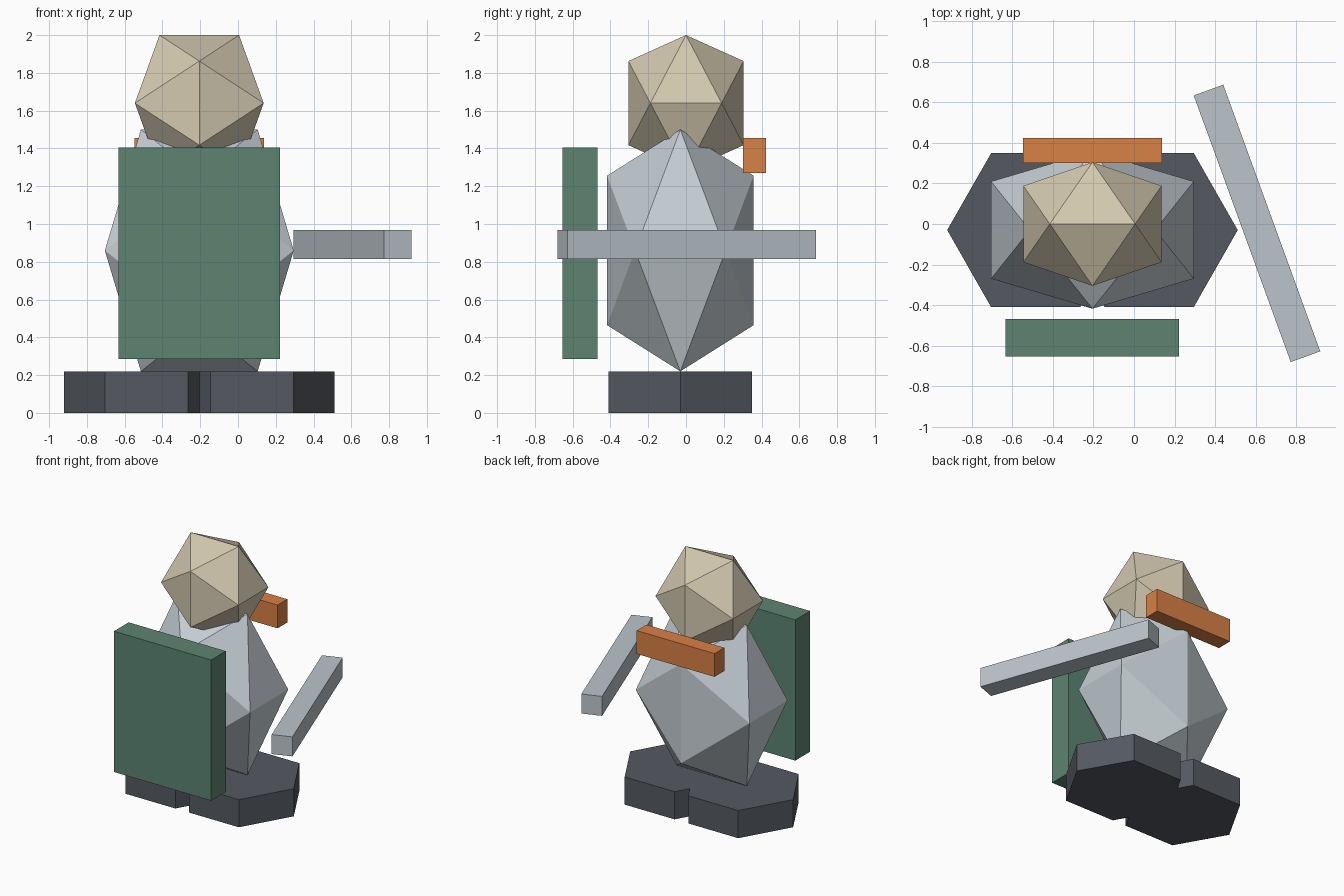
import bpy, bmesh
from math import radians, sqrt
from mathutils import Vector

if "Cube" in bpy.data.objects:
    bpy.data.objects.remove(bpy.data.objects["Cube"])

CX = -0.205                      # centre line of the figure
PHI = (1 + sqrt(5)) / 2


def finish(name, bm, color, loc, rot_z=0.0):
    bmesh.ops.recalc_face_normals(bm, faces=bm.faces[:])
    mesh = bpy.data.meshes.new(name)
    bm.to_mesh(mesh)
    bm.free()
    mat = bpy.data.materials.new(name + "_colour")
    mat.diffuse_color = (*color, 1)
    mat.use_nodes = True
    mat.node_tree.nodes["Principled BSDF"].inputs["Base Color"].default_value = mat.diffuse_color
    mesh.materials.append(mat)
    obj = bpy.data.objects.new(name, mesh)
    obj.location = loc
    obj.rotation_euler.z = rot_z
    bpy.context.collection.objects.link(obj)
    return obj


def box(name, size, loc, color, rot_z=0.0):
    bm = bmesh.new()
    bmesh.ops.create_cube(bm, size=1)
    bmesh.ops.scale(bm, vec=Vector(size), verts=bm.verts[:])
    return finish(name, bm, color, loc, rot_z)


def icosahedron(name, half, loc, color):
    """Icosahedron with a horizontal edge on top, stretched to half-extents."""
    bm = bmesh.new()
    a = 1 / PHI
    for s in (-1, 1):
        for t in (-1, 1):
            for p in ((s * a, 0, t), (0, t, s * a), (t, s * a, 0)):
                bm.verts.new([c * h for c, h in zip(p, half)])
    bmesh.ops.convex_hull(bm, input=bm.verts[:])
    return finish(name, bm, color, loc)


# Head and body
icosahedron("head", (0.341, 0.305, 0.36), (CX, 0, 1.64), (0.65, 0.58, 0.43))
icosahedron("body", (0.5, 0.388, 0.64), (CX, -0.03, 0.86), (0.56, 0.62, 0.66))

# Feet: two hexagonal prisms merged at the middle, half outline mirrored
half = [(0, -0.274), (0.06, -0.38), (0.5, -0.38), (0.717, 0),
        (0.5, 0.38), (0.06, 0.38), (0, 0.274)]
outline = half + [(-x, y) for x, y in reversed(half[1:-1])]
bm = bmesh.new()
base = bm.faces.new([bm.verts.new((x, y, 0)) for x, y in outline])
top = bmesh.ops.extrude_face_region(bm, geom=[base], use_keep_orig=True)["geom"]
bmesh.ops.translate(bm, vec=(0, 0, 0.22),
                    verts=[v for v in top if isinstance(v, bmesh.types.BMVert)])
finish("feet", bm, (0.09, 0.10, 0.12), (CX, -0.03, 0))

# Front shield panel, rear collar bar and angled side bar
box("shield", (0.855, 0.185, 1.12), (-0.206, -0.562, 0.845), (0.11, 0.23, 0.17))
box("collar_bar", (0.685, 0.123, 0.185), (CX, 0.362, 1.362), (0.69, 0.22, 0.06))
box("side_bar", (0.155, 1.4, 0.155), (0.607, 0.003, 0.892),
    (0.50, 0.56, 0.60), radians(20))
